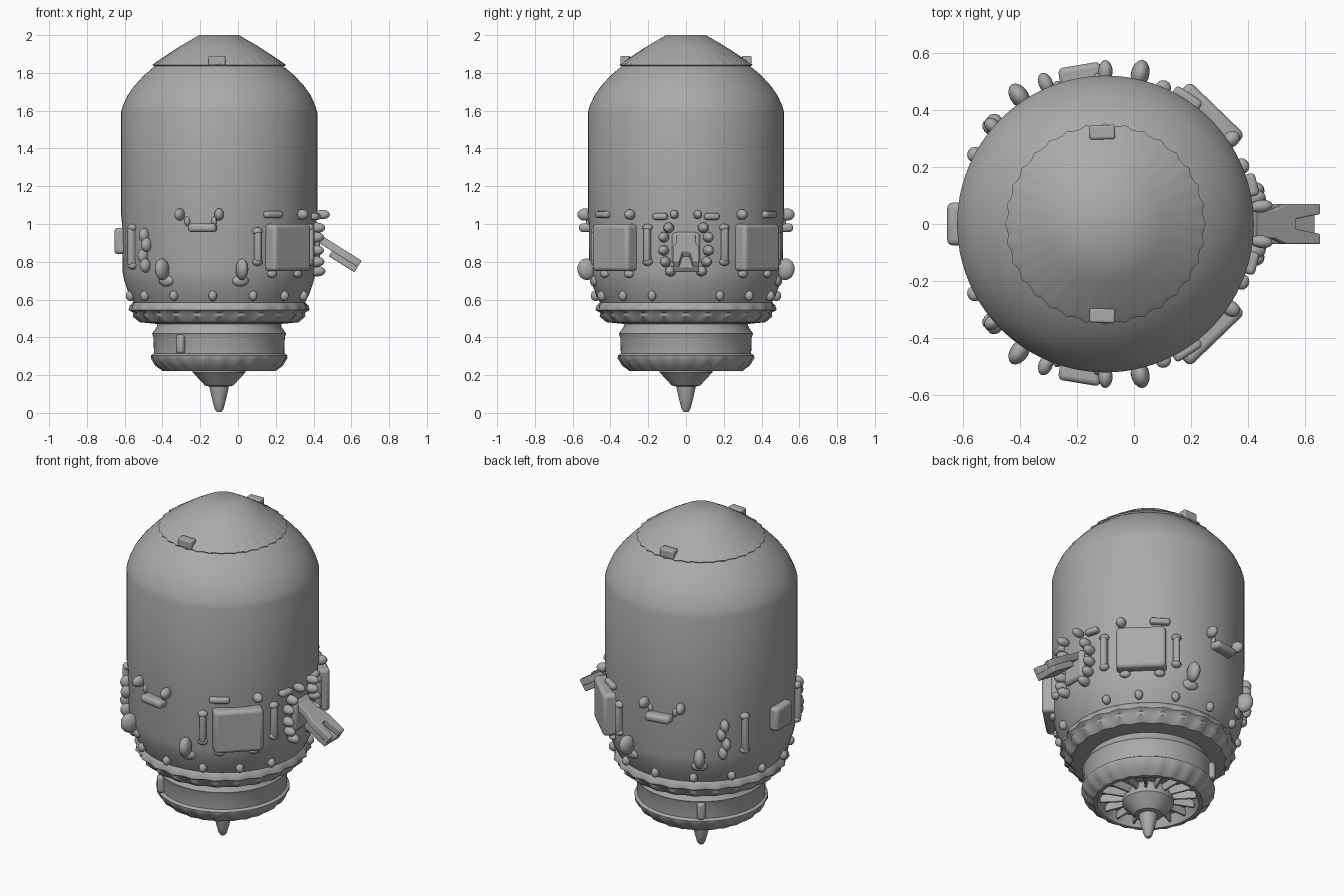
import bpy, bmesh, math
from mathutils import Matrix, Vector

cube = bpy.data.objects.get("Cube")
if cube:
    bpy.data.objects.remove(cube, do_unlink=True)

AXIS_X = -0.1   # the hull axis is offset from the origin
HULL_R = 0.515

grey = bpy.data.materials.new("hull grey")
grey.use_nodes = True
COLOUR = (0.4, 0.4, 0.4, 1)
grey.diffuse_color = COLOUR
grey.node_tree.nodes["Principled BSDF"].inputs["Base Color"].default_value = COLOUR


def finish(name, bm, matrix=None, bevel=0, angle=35):
    """Turn a bmesh into a smooth-shaded grey object."""
    bmesh.ops.recalc_face_normals(bm, faces=bm.faces)
    mesh = bpy.data.meshes.new(name)
    bm.to_mesh(mesh)
    bm.free()
    mesh.materials.append(grey)
    ob = bpy.data.objects.new(name, mesh)
    bpy.context.collection.objects.link(ob)
    if matrix:
        ob.matrix_world = matrix
    if bevel:
        mod = ob.modifiers.new("round", 'BEVEL')
        mod.width = bevel
        mod.segments = 3
    bpy.ops.object.select_all(action='DESELECT')
    ob.select_set(True)
    bpy.context.view_layer.objects.active = ob
    bpy.ops.object.shade_smooth_by_angle(angle=math.radians(angle))
    return ob


def lathe(name, profile, ripples=0, segments=96):
    """Revolve (radius, z, ripple depth) points around the hull axis."""
    bm = bmesh.new()
    rings = []
    for r, z, depth in profile:
        ring = []
        for i in range(segments):
            a = math.tau * i / segments
            rr = r + depth * math.cos(ripples * a)
            ring.append(bm.verts.new((AXIS_X + rr * math.cos(a), rr * math.sin(a), z)))
        rings.append(ring)
    for lo, hi in zip(rings, rings[1:]):
        for i in range(segments):
            j = (i + 1) % segments
            bm.faces.new((lo[i], lo[j], hi[j], hi[i]))
    bm.faces.new(rings[0])
    bm.faces.new(rings[-1])
    return finish(name, bm)


def on_hull(angle, z, r=HULL_R):
    """Frame on the hull: x along the surface, y outward, z up."""
    a = math.radians(angle)
    return (Matrix.Translation((AXIS_X + r * math.cos(a), r * math.sin(a), z))
            @ Matrix.Rotation(a - math.pi / 2, 4, 'Z'))


def block(name, angle, z, w, h, d, r=HULL_R, bevel=0.015, tilt=0):
    bm = bmesh.new()
    bmesh.ops.create_cube(bm, size=1)
    bmesh.ops.scale(bm, vec=(w, d, h), verts=bm.verts)
    frame = on_hull(angle, z, r) @ Matrix.Rotation(math.radians(tilt), 4, 'X')
    return finish(name, bm, frame, bevel, 60)


def knob(name, angle, z, w, h, d, r=HULL_R, tilt=0):
    bm = bmesh.new()
    bmesh.ops.create_uvsphere(bm, u_segments=14, v_segments=10, radius=0.5)
    bmesh.ops.scale(bm, vec=(w, d, h), verts=bm.verts)
    frame = on_hull(angle, z, r) @ Matrix.Rotation(math.radians(tilt), 4, 'X')
    return finish(name, bm, frame, angle=80)


# Main hull: bowl, cylinder and shoulder
lathe("hull", [
    (0.32, 0.47, 0), (0.415, 0.48, 0.006), (0.445, 0.51, 0.012), (0.45, 0.53, 0.004),
    (0.472, 0.545, 0.008), (0.468, 0.57, 0.004), (0.455, 0.585, 0), (0.48, 0.635, 0),
    (0.502, 0.70, 0), (0.512, 0.75, 0), (0.514, 1.0, 0), (0.52, 1.06, 0),
    (0.52, 1.59, 0), (0.51, 1.625, 0), (0.485, 1.68, 0), (0.45, 1.73, 0),
    (0.40, 1.785, 0), (0.335, 1.84, 0), (0.28, 1.87, 0)], ripples=24)

# Nose cap with a slightly wavy lip
lathe("nose_cap", [
    (0.28, 1.85, 0), (0.34, 1.836, 0.006), (0.347, 1.843, 0.006), (0.325, 1.862, 0.002),
    (0.20, 1.945, 0), (0.105, 2.0, 0)], ripples=32)
for side in (-1, 1):
    block("cap_flap", 92 * side, 1.865, 0.09, 0.05, 0.05, 0.322, 0.008)

# Engine collar with a recessed underside
lathe("engine_collar", [
    (0.13, 0.29, 0), (0.25, 0.28, 0), (0.275, 0.222, 0), (0.295, 0.222, 0.004),
    (0.33, 0.25, 0.008), (0.358, 0.29, 0.004), (0.36, 0.305, 0), (0.345, 0.315, 0),
    (0.348, 0.40, 0), (0.355, 0.42, 0), (0.33, 0.455, 0), (0.325, 0.50, 0)], ripples=24)

# Nozzle hub and spike
lathe("nozzle_hub", [
    (0.05, 0.14, 0), (0.075, 0.145, 0), (0.14, 0.215, 0), (0.14, 0.235, 0), (0.11, 0.30, 0)])
lathe("nozzle_spike", [
    (0.012, 0.005, 0), (0.022, 0.018, 0), (0.034, 0.06, 0), (0.048, 0.12, 0),
    (0.054, 0.16, 0)], segments=32)

# Radial vanes inside the recess
for i in range(16):
    block("nozzle_vane", i * 22.5, 0.26, 0.012, 0.05, 0.14, 0.19, 0.003)

# Rear hatch
block("rear_hatch", 180, 0.91, 0.15, 0.14, 0.09, 0.51, 0.02)

# Loading ramp: a sloped slab with a notch at its outer end
bm = bmesh.new()
outline = [(-0.05, 0), (-0.05, 0.1), (-0.07, 0.15), (-0.07, 0.29), (-0.035, 0.29),
           (-0.018, 0.19), (0.018, 0.19), (0.035, 0.29), (0.07, 0.29), (0.07, 0.15),
           (0.05, 0.1), (0.05, 0)]
face = bm.faces.new([bm.verts.new((x, y, -0.005)) for x, y in outline])
top = bmesh.ops.extrude_face_region(bm, geom=[face])["geom"]
bmesh.ops.translate(bm, vec=(0, 0, 0.04), verts=[v for v in top if isinstance(v, bmesh.types.BMVert)])
slope = on_hull(0, 0.93, 0.49) @ Matrix.Rotation(math.radians(-32), 4, 'X')
finish("ramp", bm, slope, 0.005)
bm = bmesh.new()
bmesh.ops.create_cube(bm, size=1, matrix=Matrix.Translation((0, 0.21, -0.02))
                      @ Matrix.Diagonal((0.14, 0.16, 0.035, 1)))
finish("ramp_underside", bm, slope, 0.005)
block("ramp_doorway", 0, 0.87, 0.15, 0.17, 0.06, 0.505, 0.02)

# Fittings repeated on both sides of the hull
for side in (-1, 1):
    # Large square panel with its rail and lamp
    block("side_panel", 46 * side, 0.875, 0.27, 0.25, 0.12, 0.505, 0.02)
    block("panel_rail", (46 + 11 * side * side) * side, 1.05, 0.11, 0.035, 0.05, 0.52, 0.014)
    knob("panel_lamp", 34 * side, 1.05, 0.055, 0.055, 0.07, 0.53)
    for a in (36, 57):
        knob("panel_foot", a * side, 0.735, 0.06, 0.04, 0.04)

    # Step with two lamps
    block("step", 99.5 * side, 0.98, 0.15, 0.045, 0.07, 0.53, 0.018)
    for a in (90, 113):
        knob("step_lamp", a * side, 1.05, 0.05, 0.065, 0.08, 0.535)
        knob("step_bracket", (a * 0.7 + 30) * side, 1.015, 0.03, 0.05, 0.03)

    # Thruster pods
    for a in (77, 124):
        knob("pod", a * side, 0.76, 0.065, 0.115, 0.1, 0.54, -10)
        knob("pod_mount", a * side, 0.70, 0.09, 0.06, 0.04, 0.5)

    # Vertical grab bars
    for a, h, z in ((23, 0.19, 0.89), (67, 0.17, 0.88), (152, 0.21, 0.88)):
        block("grab_bar", a * side, z, 0.035, h, 0.05, 0.52, 0.015)
        for end in (-1, 1):
            knob("grab_bar_foot", a * side, z + end * h * 0.48, 0.055, 0.04, 0.05, 0.52)

    # Cluster of pipe fittings
    for a, z in ((138, 0.78), (140, 0.83), (137, 0.89), (139, 0.94)):
        knob("pipe_fitting", a * side, z, 0.05, 0.075, 0.065, 0.525)

    # Doorway lamps and hinges
    knob("door_lamp", 6.5 * side, 1.05, 0.045, 0.05, 0.08, 0.55)
    block("door_rail", 15 * side, 1.04, 0.08, 0.035, 0.05, 0.525, 0.014)
    for a, z in ((10, 0.98), (13, 0.93), (13, 0.86), (12, 0.80), (9, 0.75)):
        knob("door_hinge", a * side, z, 0.055, 0.055, 0.09, 0.525)

    # Rivets around the bowl
    for a in (22, 44, 68, 94, 120, 145, 168):
        knob("bowl_rivet", a * side, 0.62, 0.045, 0.055, 0.05, 0.48)

    # Collar handle
    block("collar_handle", 125 * side, 0.365, 0.045, 0.1, 0.05, 0.35, 0.015)
